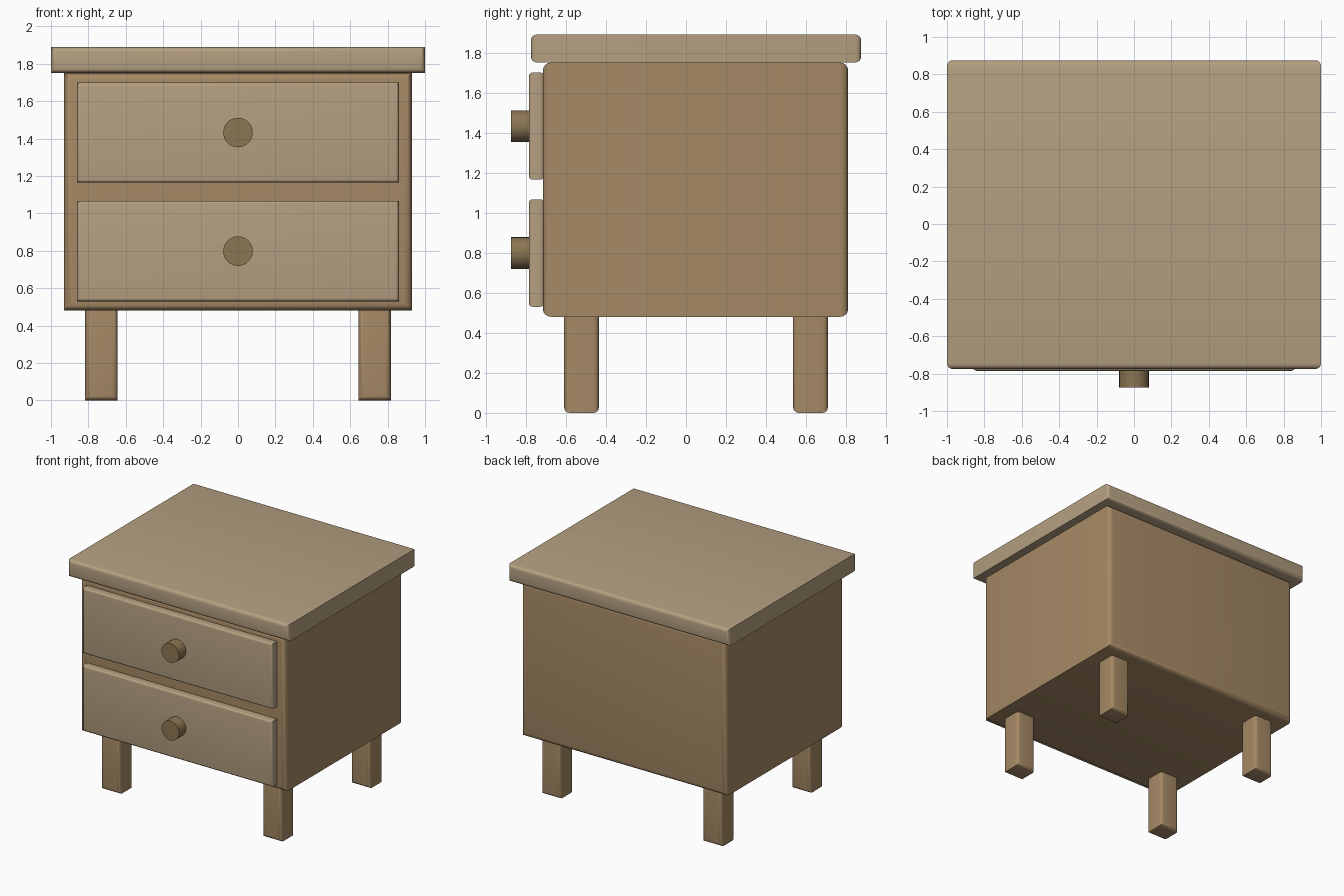
import bpy, bmesh, math
from mathutils import Vector, Matrix

if "Cube" in bpy.data.objects:
    bpy.data.objects.remove(bpy.data.objects["Cube"])


def material(name, rgb):
    m = bpy.data.materials.new(name)
    m.diffuse_color = (*rgb, 1)
    m.use_nodes = True
    m.node_tree.nodes["Principled BSDF"].inputs["Base Color"].default_value = m.diffuse_color
    return m


PALE = material("pale_wood", (0.46, 0.35, 0.22))
WOOD = material("warm_wood", (0.38, 0.25, 0.13))
DARK = material("knob_wood", (0.26, 0.18, 0.085))


def finish(bm, name, mat):
    bmesh.ops.recalc_face_normals(bm, faces=bm.faces[:])
    mesh = bpy.data.meshes.new(name)
    bm.to_mesh(mesh)
    bm.free()
    mesh.materials.append(mat)
    ob = bpy.data.objects.new(name, mesh)
    bpy.context.collection.objects.link(ob)
    bpy.ops.object.select_all(action='DESELECT')
    ob.select_set(True)
    bpy.context.view_layer.objects.active = ob
    bpy.ops.object.shade_smooth_by_angle(angle=math.radians(35))
    return ob


def board(name, lo, hi, radius, mat):
    """Box whose front and back rims are rounded; edges running in y stay sharp."""
    lo, hi = Vector(lo), Vector(hi)
    bm = bmesh.new()
    bmesh.ops.create_cube(bm, size=1)
    bmesh.ops.scale(bm, vec=hi - lo, verts=bm.verts[:])
    bmesh.ops.translate(bm, vec=(lo + hi) / 2, verts=bm.verts[:])
    rims = [e for e in bm.edges
            if abs(e.verts[0].co.y - e.verts[1].co.y) < 1e-5]
    bmesh.ops.bevel(bm, geom=rims, offset=radius, offset_type='OFFSET',
                    segments=4, profile=0.5, affect='EDGES')
    return finish(bm, name, mat)


def knob(name, z):
    bm = bmesh.new()
    place = Matrix.Translation((0, -0.825, z)) @ Matrix.Rotation(math.pi / 2, 4, 'X')
    bmesh.ops.create_cone(bm, cap_ends=True, segments=32, radius1=0.079,
                          radius2=0.079, depth=0.1, matrix=place)
    return finish(bm, name, DARK)


# Cabinet and overhanging top
board("cabinet_body", (-0.93, -0.715, 0.48), (0.93, 0.81, 1.75), 0.04, WOOD)
board("table_top", (-1, -0.775, 1.75), (1, 0.875, 1.89), 0.03, PALE)

# Drawers with round knobs
for label, z0, z1 in (("lower", 0.53, 1.067), ("upper", 1.165, 1.70)):
    board(label + "_drawer", (-0.86, -0.785, z0), (0.86, -0.71, z1), 0.018, PALE)
    knob(label + "_knob", (z0 + z1) / 2)

# Four legs
for end, y in (("front", -0.522), ("back", 0.622)):
    for side, x in (("left", -0.73), ("right", 0.73)):
        board(f"{end}_{side}_leg", (x - 0.087, y - 0.087, 0),
              (x + 0.087, y + 0.087, 0.52), 0.028, WOOD)
